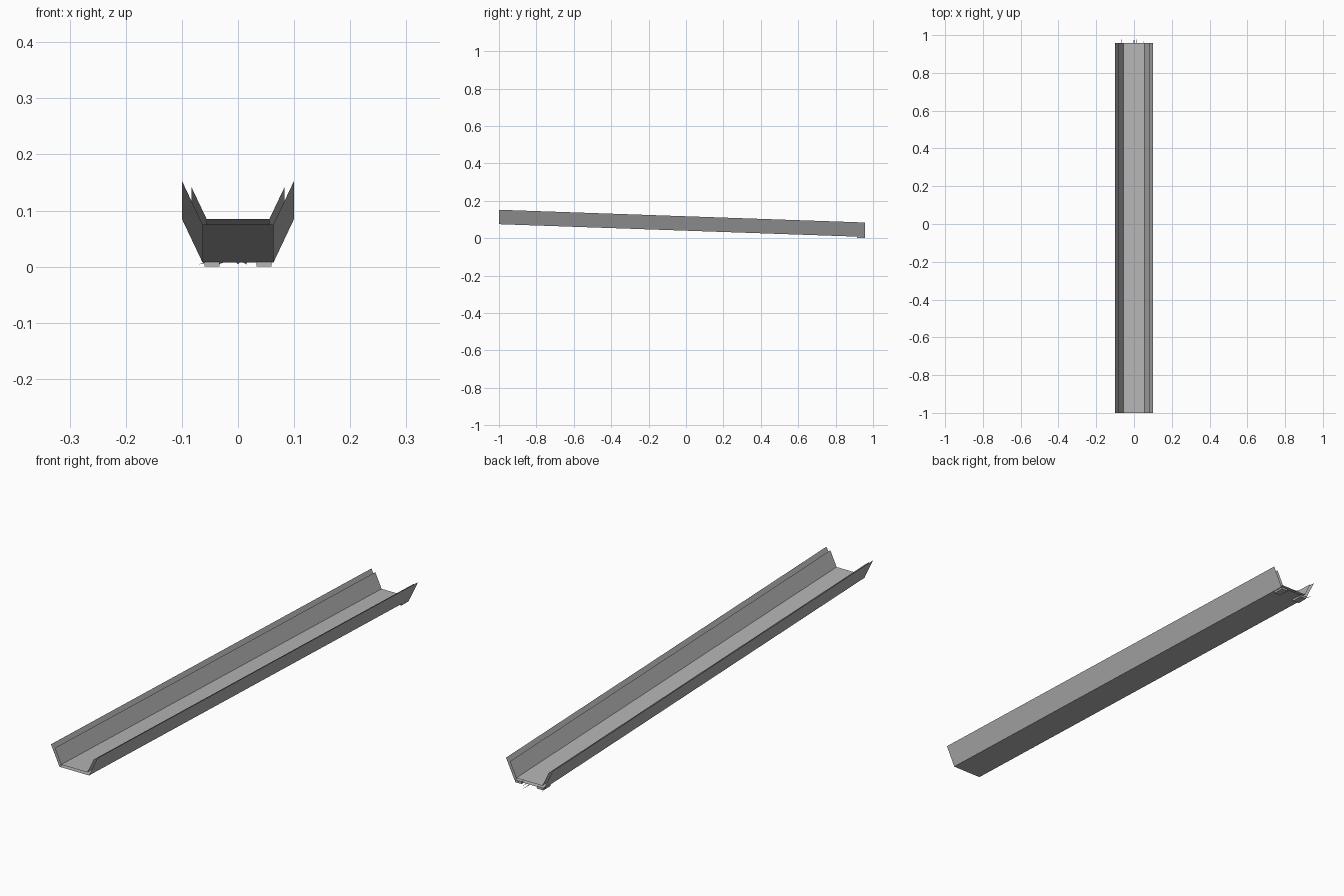
import bpy
from mathutils import Vector

cube = bpy.data.objects.get("Cube")
if cube:
    bpy.data.objects.remove(cube, do_unlink=True)

# Single plain grey for the whole chute
grey = bpy.data.materials.new("plain grey")
grey.use_nodes = True
colour = (0.46, 0.46, 0.46, 1)
grey.diffuse_color = colour
grey.node_tree.nodes["Principled BSDF"].inputs["Base Color"].default_value = colour

FRONT, BACK = -1.0, 0.957
FRONT_Z, BACK_Z = 0.075, 0.007


def make_object(name, verts, faces):
    mesh = bpy.data.meshes.new(name)
    mesh.from_pydata(verts, [], faces)
    mesh.materials.append(grey)
    obj = bpy.data.objects.new(name, mesh)
    bpy.context.collection.objects.link(obj)
    return obj


def trough_sheet(name, profile, faces_up):
    """Sweep an open half profile, mirrored, along the sloping run."""
    line = [(-x, z) for x, z in reversed(profile)] + profile
    n = len(line)
    verts = [(x, y, z + base) for y, base in ((FRONT, FRONT_Z), (BACK, BACK_Z))
             for x, z in line]
    faces = [(i, i + 1, n + i + 1, n + i) for i in range(n - 1)]
    if not faces_up:
        faces = [tuple(reversed(f)) for f in faces]
    return make_object(name, verts, faces)


# Open channel: two nested sheets with a gap between them
trough_sheet("outer_shell", [(0.063, 0), (0.0995, 0.077)], False)
trough_sheet("inner_lining", [(0.056, 0.010), (0.083, 0.067)], True)

# Small pads under the low end
for side, name in ((1, "left_pad"), (-1, "right_pad")):
    bpy.ops.mesh.primitive_cube_add(size=1, location=(side * 0.0465, 0.935, 0.0045))
    pad = bpy.context.object
    pad.name = name
    pad.scale = (0.027, 0.044, 0.009)
    pad.data.materials.append(grey)

# Thin splinters sticking out of the low end
tips = [(-0.07, 0.985), (-0.035, 0.965), (0.0, 1.0), (0.015, 0.98), (0.05, 0.968)]
verts, faces = [], []
for x, y in tips:
    start = len(verts)
    root = Vector((x * 0.85, 0.94, BACK_Z))
    width = Vector((0.003, 0, 0))
    verts += [root - width, root + width, Vector((x, y, 0.004))]
    faces.append((start, start + 1, start + 2))
make_object("end_splinters", verts, faces)
